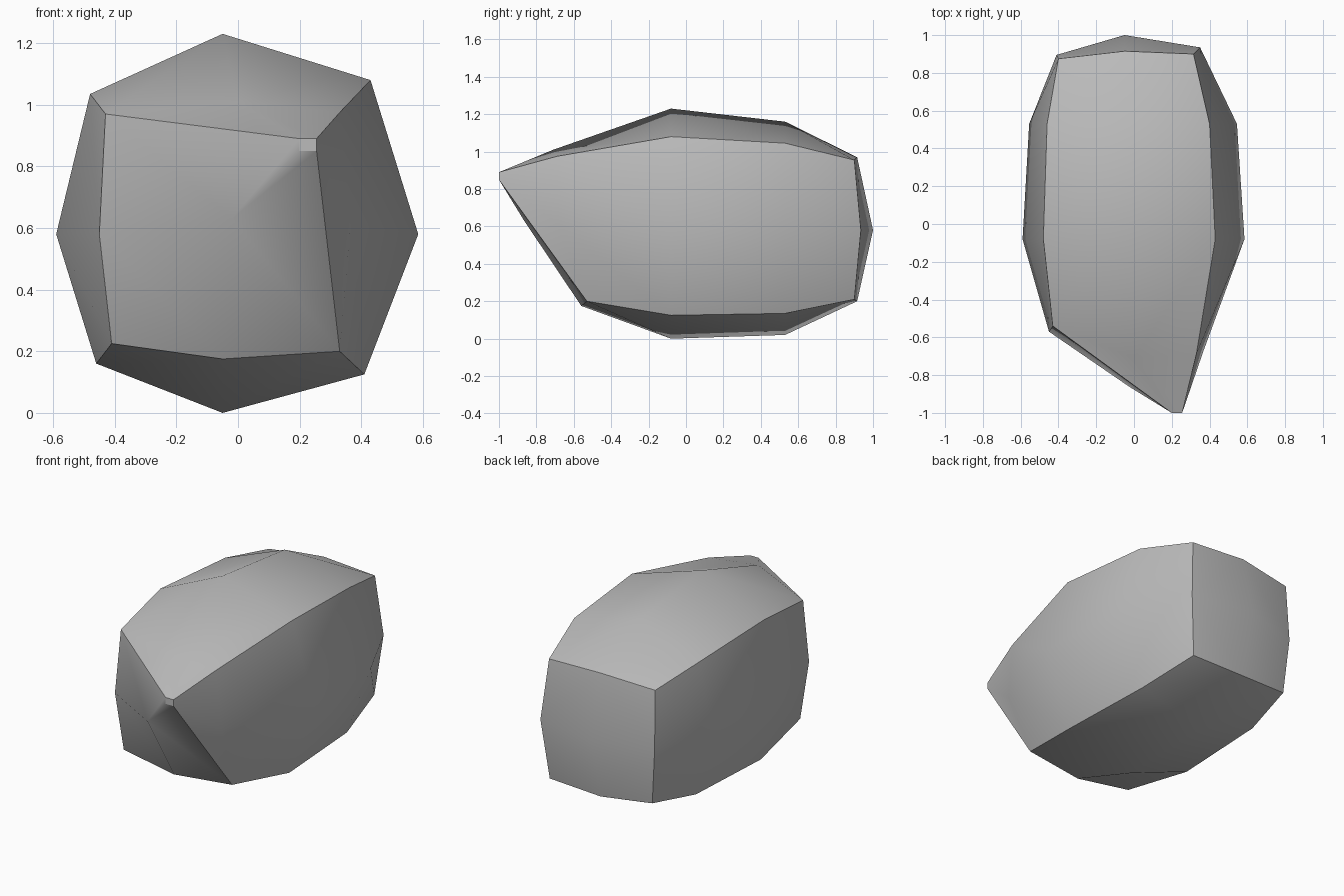
import bpy
import bmesh

default_cube = bpy.data.objects.get("Cube")
if default_cube:
    bpy.data.objects.remove(default_cube, do_unlink=True)

stone = bpy.data.materials.new("stone_grey")
stone.use_nodes = True
stone.diffuse_color = (0.5, 0.5, 0.5, 1)
stone.node_tree.nodes["Principled BSDF"].inputs["Base Color"].default_value = (0.5, 0.5, 0.5, 1)
stone.node_tree.nodes["Principled BSDF"].inputs["Roughness"].default_value = 0.8

bm = bmesh.new()
sides = {}  # each face remembers which side of the boulder it belongs to


def point(x, y, z):
    return bm.verts.new((x, y, z))


def ring(y, profile):
    return [point(x, y, z) for x, z in profile]


def face(side, *corners):
    sides[bm.faces.new(corners)] = side


# Eight-point rings run: top, top left, left, bottom left, bottom,
# bottom right, right, top right (the model's own left is +x)
front = [point(0, -.71, 1.01), point(.33, -.69, .975), point(.365, -.68, .61),
         point(.33, -.53, .2), point(-.05, -.56, .175), point(-.41, -.54, .225),
         point(-.45, -.57, .58), point(-.43, -.54, .97)]
widest = ring(-.08, [(-.05, 1.23), (.43, 1.08), (.585, .58), (.41, .125),
                     (-.05, 0), (-.46, .16), (-.59, .58), (-.48, 1.035)])
rear = ring(.53, [(-.05, 1.16), (.4, 1.045), (.545, .58), (.38, .135),
                  (-.05, .02), (-.44, .17), (-.555, .58), (-.46, 1)])
back = [point(-.05, .915, .97), point(.315, .9, .955), point(.35, .935, .58),
        point(.31, .9, .21), point(-.05, .915, .2), point(-.38, .875, .23),
        point(-.41, .895, .58), point(-.4, .875, .94)]

# Long sides: loft ring to ring, with a crease along every second point
for near, far in ((front, widest), (widest, rear), (rear, back)):
    for i in range(8):
        j = (i + 1) % 8
        side = ("top", "left", "bottom", "right")[(i + 1) // 2 % 4]
        face(side, near[i], near[j], far[j], far[i])

# Back: four panels around a bulging middle
back_middle = point(-.05, 1, .58)
for i in range(0, 8, 2):
    face("back", back[i], back[i + 1], back[(i + 2) % 8], back_middle)

# Pointed tip: a tiny flat square
top_in, top_out, low_out, low_in = ring(-1, [(.2, .89), (.255, .89),
                                             (.255, .85), (.2, .85)])
top, top_left, left, bottom_left, bottom, bottom_right, right, top_right = front
face("tip", top_in, top_out, low_out, low_in)
face("top", top, top_left, top_out, top_in)
face("top", top_right, top, top_in)
face("left", top_left, left, low_out, top_out)
face("left", left, bottom_left, low_out)

# Front: panels fanning from a middle point up to the tip
middle = point(-.02, -.865, .63)
face("front", top_right, right, middle)
face("front", top_right, middle, top_in)
face("front", middle, low_in, top_in)
face("front", right, bottom_right, bottom, middle)
face("front", bottom, bottom_left, middle)
face("front", bottom_left, low_out, middle)
face("front", low_out, low_in, middle)

# Smooth within each side, sharp where two sides meet
bmesh.ops.recalc_face_normals(bm, faces=bm.faces[:])
for f in bm.faces:
    f.smooth = True
for e in bm.edges:
    e.smooth = len({sides[f] for f in e.link_faces}) == 1

mesh = bpy.data.meshes.new("boulder")
bm.to_mesh(mesh)
bm.free()
mesh.materials.append(stone)
boulder = bpy.data.objects.new("boulder", mesh)
bpy.context.scene.collection.objects.link(boulder)
